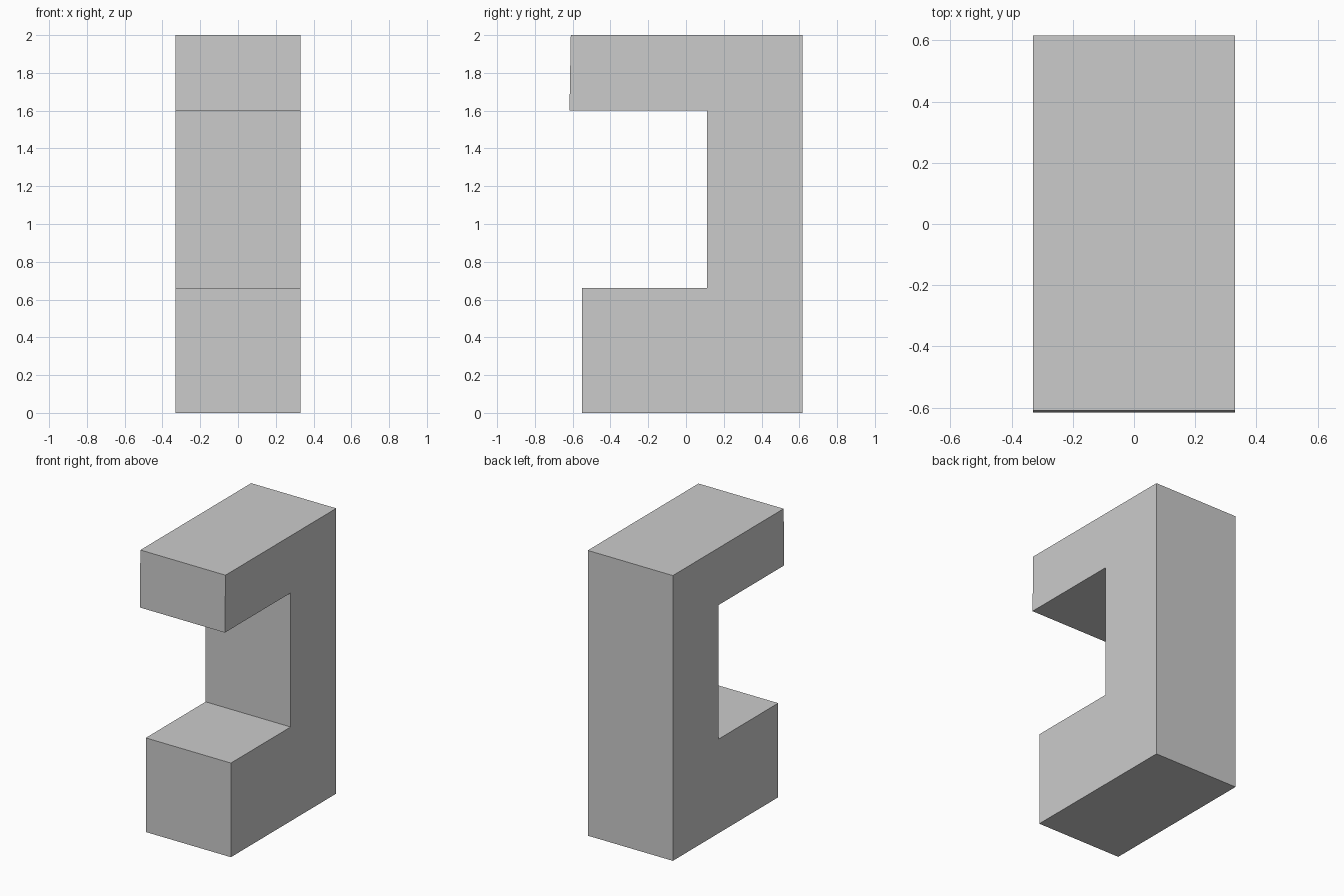
import bpy
import bmesh

cube = bpy.data.objects.get("Cube")
if cube:
    bpy.data.objects.remove(cube, do_unlink=True)

# Plain grey material
GREY = (0.6, 0.6, 0.6, 1.0)
mat = bpy.data.materials.new("plain_grey")
mat.use_nodes = True
mat.diffuse_color = GREY
mat.node_tree.nodes["Principled BSDF"].inputs["Base Color"].default_value = GREY


def extrude_profile(name, profile, half_width):
    """Extrude a side profile of (y, z) points across x."""
    bm = bmesh.new()
    face = bm.faces.new([bm.verts.new((-half_width, y, z)) for y, z in profile])
    result = bmesh.ops.extrude_face_region(bm, geom=[face])
    moved = [v for v in result["geom"] if isinstance(v, bmesh.types.BMVert)]
    bmesh.ops.translate(bm, verts=moved, vec=(2 * half_width, 0, 0))
    bmesh.ops.recalc_face_normals(bm, faces=bm.faces)
    mesh = bpy.data.meshes.new(name)
    bm.to_mesh(mesh)
    bm.free()
    mesh.materials.append(mat)
    obj = bpy.data.objects.new(name, mesh)
    bpy.context.scene.collection.objects.link(obj)
    return obj


# Bracket: thick foot, upright back and longer top arm with a slightly leaning end
bracket_profile = [
    (-0.55, 0), (0.617, 0), (0.617, 2), (-0.61, 2),
    (-0.617, 1.6), (0.112, 1.6), (0.112, 0.66), (-0.55, 0.66),
]
extrude_profile("bracket", bracket_profile, 0.33)
